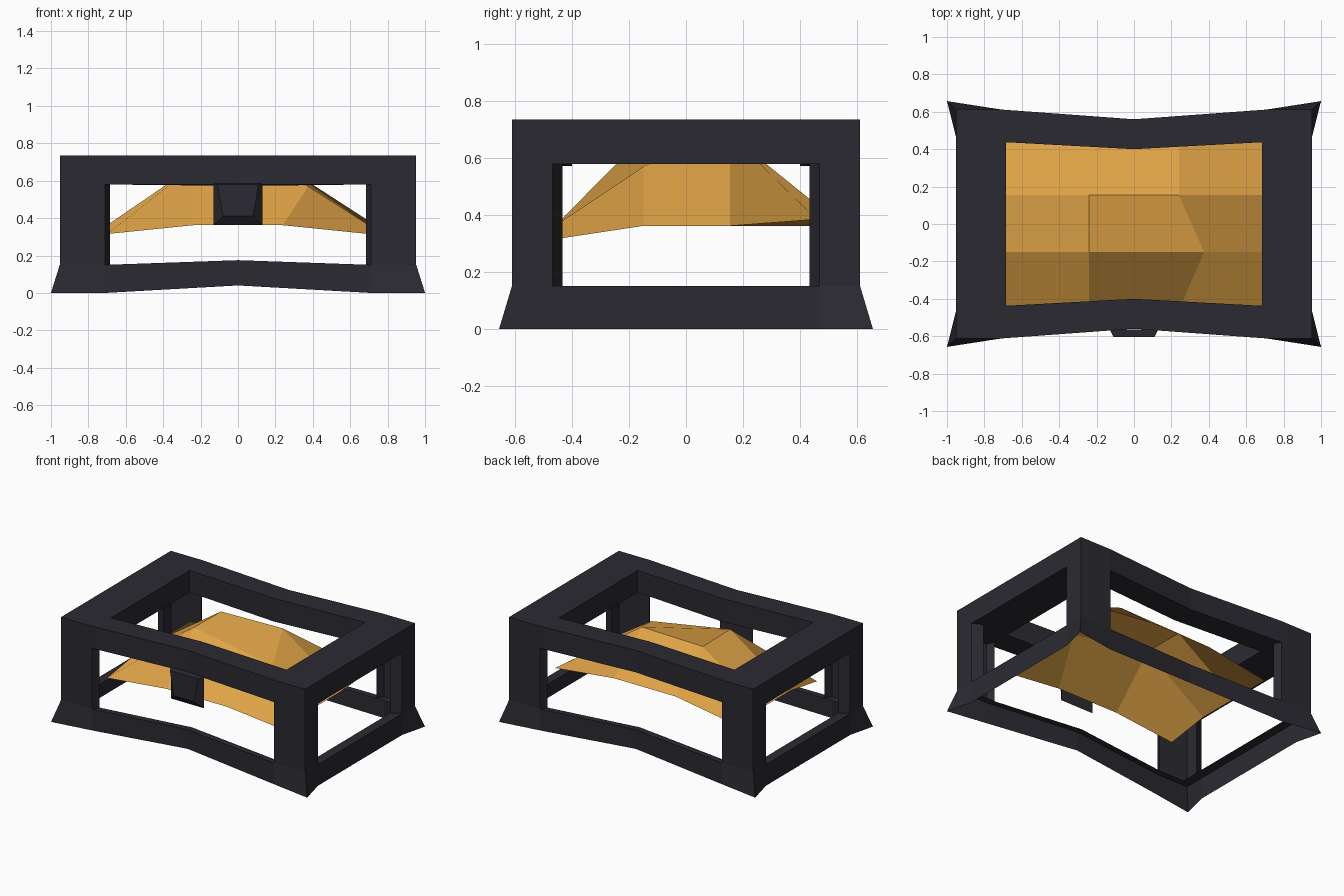
import bpy
import bmesh

if "Cube" in bpy.data.objects:
    bpy.data.objects.remove(bpy.data.objects["Cube"], do_unlink=True)


def material(name, rgb):
    m = bpy.data.materials.new(name)
    m.use_nodes = True
    m.diffuse_color = (*rgb, 1)
    node = m.node_tree.nodes["Principled BSDF"]
    node.inputs["Base Color"].default_value = (*rgb, 1)
    node.inputs["Roughness"].default_value = 0.8
    return m


CHARCOAL = material("charcoal", (0.023, 0.023, 0.031))
AMBER = material("amber", (0.75, 0.372, 0.062))


def finish(bm, name, mat, fix_normals=True):
    if fix_normals:
        bmesh.ops.recalc_face_normals(bm, faces=bm.faces)
    mesh = bpy.data.meshes.new(name)
    bm.to_mesh(mesh)
    bm.free()
    mesh.materials.append(mat)
    obj = bpy.data.objects.new(name, mesh)
    bpy.context.collection.objects.link(obj)
    return obj


def mirrored_loop(side, corner, front, centre):
    """Four quarter points reflected into a full closed loop."""
    quarter = [side, corner, front, centre]
    half = quarter + [(-x, y, z) for x, y, z in reversed(quarter[:-1])]
    return half + [(x, -y, z) for x, y, z in reversed(half)]


def skin(name, rows, wrap_rows=False, wrap_points=True):
    """Quads between successive rows of points."""
    bm = bmesh.new()
    rows = [[bm.verts.new(p) for p in row] for row in rows]
    if wrap_rows:
        rows.append(rows[0])
    n = len(rows[0])
    for row, nxt in zip(rows, rows[1:]):
        for i in range(n if wrap_points else n - 1):
            j = (i + 1) % n
            bm.faces.new((row[i], row[j], nxt[j], nxt[i]))
    return finish(bm, name, CHARCOAL)


TOP, UNDER, SILL = 0.735, 0.58, 0.15


def top_outer(z):
    return mirrored_loop((.953, .47, z), (.953, .612, z), (.71, .612, z), (0, .56, z))


def top_inner(z, sag=0):
    return mirrored_loop((.685, .40, z), (.685, .437, z), (.66, .436, z), (0, .4, z - sag))


# Thick top rim with pinched long sides
skin("top_rim", [top_outer(UNDER), top_outer(TOP), top_inner(TOP), top_inner(UNDER, .008)],
     wrap_rows=True)

# Thin base walls with a sill lip, arched on the long sides and flared at the feet
skin("base_rails", [
    mirrored_loop((.953, .47, 0), (1, .657, 0), (.71, .612, 0), (0, .56, .04)),
    mirrored_loop((.953, .47, SILL), (.953, .612, SILL), (.71, .612, SILL), (0, .56, .175)),
    mirrored_loop((.885, .435, SILL), (.885, .565, SILL), (.685, .565, SILL), (0, .515, .175)),
])

# Angle-section corner posts with splayed lips
POST = [(.685, .565), (.71, .612), (.953, .612), (.953, .47), (.885, .435)]
for sx, across in ((1, "left"), (-1, "right")):
    for sy, depth in ((-1, "front"), (1, "back")):
        skin(f"{depth}_{across}_post",
             [[(sx * x, sy * y, z) for x, y in POST] for z in (SILL, UNDER)],
             wrap_points=False)


# Tapered clasp hanging under the front rim
def clasp_panel(y, low, high, bottom, top):
    return [(-low, y, bottom), (low, y, bottom), (high, y, top), (-high, y, top)]


clasp_back = clasp_panel(-.564, .13, .13, .363, .585)
clasp_front = clasp_panel(-.603, .08, .11, .41, .58)
bm = bmesh.new()
back = [bm.verts.new(p) for p in clasp_back]
front = [bm.verts.new(p) for p in clasp_front]
bm.faces.new(back)
bm.faces.new(front)
for i in range(4):
    j = (i + 1) % 4
    bm.faces.new((back[i], back[j], front[j], front[i]))
finish(bm, "front_clasp", CHARCOAL)

# Faceted draped sheet
XS = (-.7, -.24, .24, .7)
YS = (-.46, -.15, .155, .46)
HEIGHTS = (
    (.315, .362, .362, .315),
    (.362, .677, .57, .362),
    (.362, .672, .682, .362),
    (.362, .436, .436, .385),
)
bm = bmesh.new()
grid = [[bm.verts.new((x, y, z)) for x, z in zip(XS, row)]
        for y, row in zip(YS, HEIGHTS)]
grid[1][2].co.x = .375
for r in range(3):
    for c in range(3):
        bm.faces.new((grid[r][c], grid[r][c + 1], grid[r + 1][c + 1], grid[r + 1][c]))
finish(bm, "draped_sheet", AMBER, fix_normals=False)
